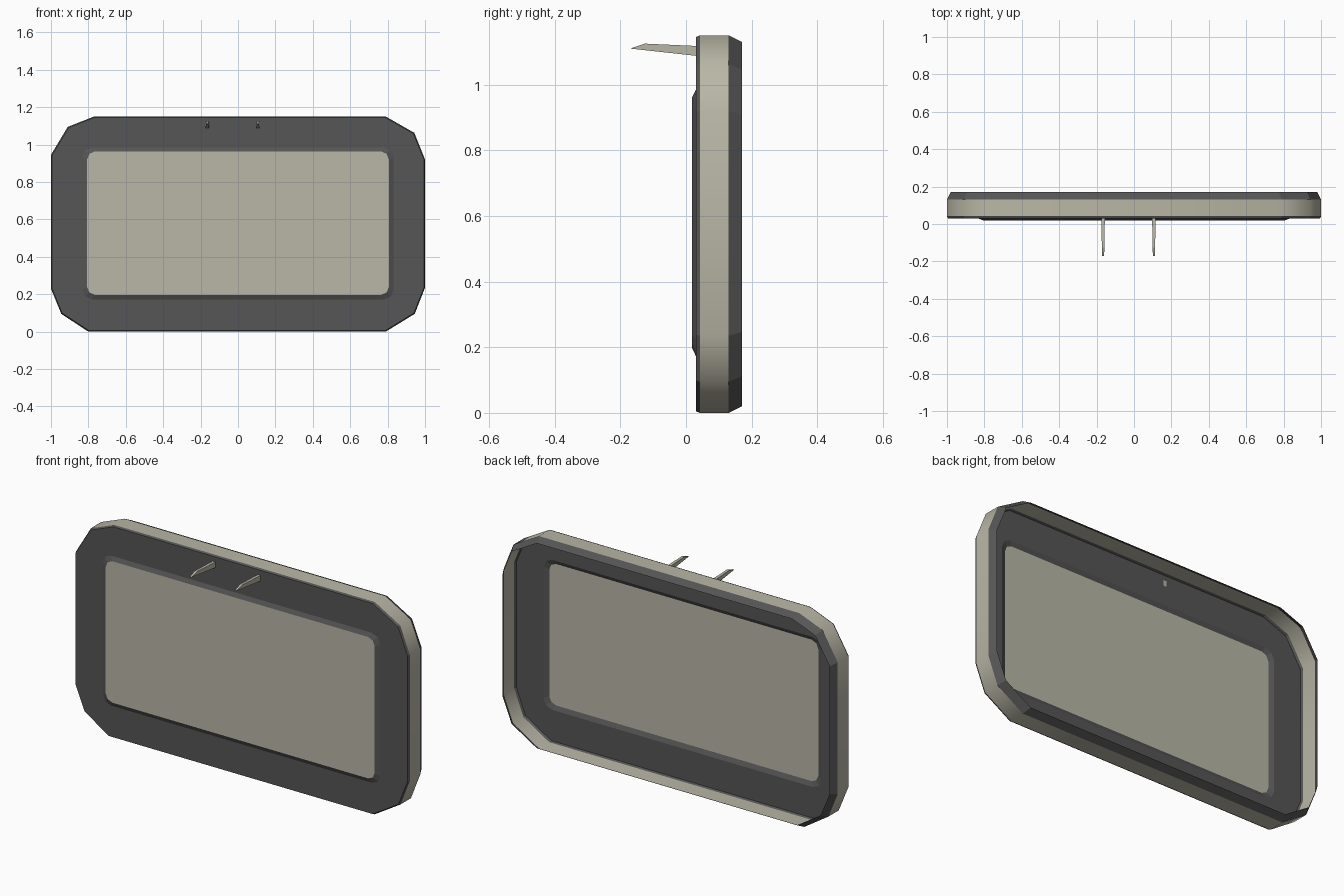
import bpy, bmesh

if "Cube" in bpy.data.objects:
    bpy.data.objects.remove(bpy.data.objects["Cube"])

def material(name, color):
    m = bpy.data.materials.new(name)
    m.diffuse_color = (*color, 1)
    m.use_nodes = True
    m.node_tree.nodes["Principled BSDF"].inputs["Base Color"].default_value = m.diffuse_color
    return m

BEIGE = material("warm beige", (0.49, 0.475, 0.385))
DARK = material("charcoal", (0.092, 0.092, 0.092))

def make_object(name, bm, mat, smooth=False):
    mesh = bpy.data.meshes.new(name)
    bm.to_mesh(mesh)
    bm.free()
    mesh.materials.append(mat)
    for p in mesh.polygons:
        p.use_smooth = smooth
    obj = bpy.data.objects.new(name, mesh)
    bpy.context.collection.objects.link(obj)
    return obj

def band(name, rings, mat, smooth=False, cap=False):
    """Skin a list of (y, outline) rings, running from back to front."""
    bm = bmesh.new()
    loops = [[bm.verts.new((x, y, z)) for x, z in pts] for y, pts in rings]
    n = len(loops[0])
    for a, b in zip(loops, loops[1:]):
        for i in range(n):
            j = (i + 1) % n
            bm.faces.new((a[i], a[j], b[j], b[i]))
    if cap:
        bm.faces.new(loops[-1])
    return make_object(name, bm, mat, smooth)

# Outer outline, three points per corner, anticlockwise from the front
OUTLINE = [(-0.77, 1.15), (-0.91, 1.095), (-1, 0.945),
           (-1, 0.23), (-0.945, 0.095), (-0.8, 0),
           (0.79, 0), (0.945, 0.095), (1, 0.235),
           (1, 0.92), (0.943, 1.063), (0.79, 1.15)]
CZ = 0.575

def inset(d):
    return [(x * (1 - d), CZ + (z - CZ) * (1 - d / CZ)) for x, z in OUTLINE]

def rounded_rect(w, z0, z1, r):
    k = 0.3 * r
    return [(-w + r, z1), (-w + k, z1 - k), (-w, z1 - r),
            (-w, z0 + r), (-w + k, z0 + k), (-w + r, z0),
            (w - r, z0), (w - k, z0 + k), (w, z0 + r),
            (w, z1 - r), (w - k, z1 - k), (w - r, z1)]

lip_outer = rounded_rect(0.832, 0.173, 0.985, 0.05)
lip_inner = rounded_rect(0.806, 0.197, 0.963, 0.04)

# Open-backed shell: rear chamfer, rim, front plate and raised lip, centre panel
band("rear_chamfer", [(0.17, inset(0.02)), (0.13, OUTLINE)], DARK)
band("outer_rim", [(0.13, OUTLINE), (0.042, OUTLINE)], BEIGE, smooth=True)
band("front_frame", [(0.042, OUTLINE), (0.03, inset(0.005)),
                     (0.03, lip_outer), (0.019, lip_inner)], DARK)
bm = bmesh.new()
bm.faces.new([bm.verts.new((x, 0.019, z)) for x, z in lip_inner])
make_object("centre_panel", bm, BEIGE)

# Two thin prongs pointing forward from the top of the frame
PRONG = [(0.03, 1.088, 0.009), (-0.17, 1.110, 0.005),
         (-0.125, 1.125, 0.007), (0.03, 1.118, 0.009)]

def prong(name, cx):
    bm = bmesh.new()
    left = [bm.verts.new((cx - w, y, z)) for y, z, w in PRONG]
    right = [bm.verts.new((cx + w, y, z)) for y, z, w in PRONG]
    bm.faces.new(left)
    bm.faces.new(right[::-1])
    for i in range(4):
        j = (i + 1) % 4
        bm.faces.new((left[i], right[i], right[j], left[j]))
    bmesh.ops.recalc_face_normals(bm, faces=bm.faces)
    make_object(name, bm, BEIGE)

prong("left_prong", -0.165)
prong("right_prong", 0.106)
